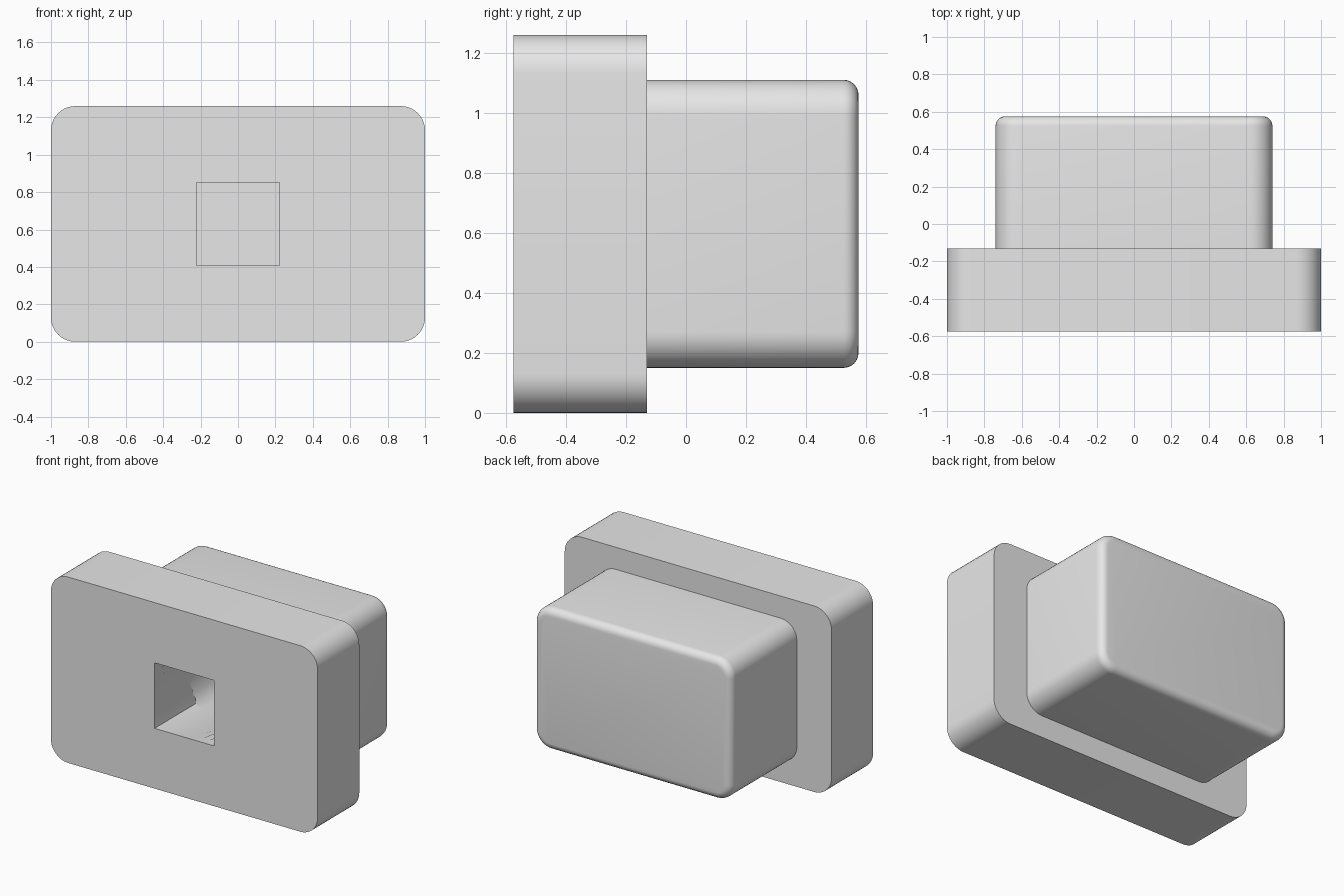
import bpy, bmesh, math
from mathutils import Matrix

cube = bpy.data.objects.get("Cube")
if cube:
    bpy.data.objects.remove(cube, do_unlink=True)

grey = bpy.data.materials.new("plain_grey")
grey.use_nodes = True
grey.diffuse_color = (0.8, 0.8, 0.8, 1)
grey.node_tree.nodes["Principled BSDF"].inputs["Base Color"].default_value = (0.8, 0.8, 0.8, 1)

MID_Z = 0.63
FRONT, STEP, BACK = -0.575, -0.13, 0.575


def finish(name, bm):
    bmesh.ops.recalc_face_normals(bm, faces=bm.faces)
    mesh = bpy.data.meshes.new(name)
    bm.to_mesh(mesh)
    bm.free()
    mesh.materials.append(grey)
    obj = bpy.data.objects.new(name, mesh)
    bpy.context.collection.objects.link(obj)
    return obj


def rounded_block(name, width, height, y0, y1, corner, back_round=0):
    """Box with rounded corners seen from the front and an optional rounded back rim."""
    bm = bmesh.new()
    place = Matrix.Translation((0, (y0 + y1) / 2, MID_Z)) @ Matrix.Diagonal((width, y1 - y0, height, 1))
    bmesh.ops.create_cube(bm, size=1, matrix=place)
    along = [e for e in bm.edges if abs(e.verts[0].co.y - e.verts[1].co.y) > 0.1]
    bmesh.ops.bevel(bm, geom=along, offset=corner, segments=10, profile=0.5, affect='EDGES')
    if back_round:
        rim = [e for e in bm.edges if all(v.co.y > y1 - 0.001 for v in e.verts)]
        bmesh.ops.bevel(bm, geom=rim, offset=back_round, segments=6, profile=0.5, affect='EDGES')
    return finish(name, bm)


def socket_cutter(half, y0, y1, steps=8):
    """Square mouth that blends into a round end."""
    bm = bmesh.new()
    rings = []
    radius = half * math.sqrt(2)
    for y, blend in ((y0 - 0.1, 0), (y0, 0), (y1, 1)):
        ring = []
        for i in range(4 * steps):
            a = math.radians(45) + math.tau * i / (4 * steps)
            c, s = math.cos(a), math.sin(a)
            square = half / max(abs(c), abs(s))
            r = square + (radius - square) * blend
            ring.append(bm.verts.new((r * c, y, MID_Z + r * s)))
        rings.append(ring)
    for a, b in zip(rings, rings[1:]):
        for i in range(len(a)):
            j = (i + 1) % len(a)
            bm.faces.new((a[i], a[j], b[j], b[i]))
    bm.faces.new(rings[0])
    bm.faces.new(rings[-1])
    return finish("socket_cutter", bm)


front_plate = rounded_block("front_plate", 2, 2 * MID_Z, FRONT, STEP, 0.13)
rear_block = rounded_block("rear_block", 1.48, 0.96, STEP, BACK, 0.12, 0.05)
cutter = socket_cutter(0.222, FRONT, 0.12)

# Cut the socket through the plate and into the block
for obj in (front_plate, rear_block):
    cut = obj.modifiers.new("socket", 'BOOLEAN')
    cut.operation = 'DIFFERENCE'
    cut.solver = 'EXACT'
    cut.object = cutter
    bpy.ops.object.select_all(action='DESELECT')
    obj.select_set(True)
    bpy.context.view_layer.objects.active = obj
    bpy.ops.object.modifier_apply(modifier=cut.name)
    bpy.ops.object.shade_smooth_by_angle(angle=math.radians(30))

bpy.data.objects.remove(cutter, do_unlink=True)
